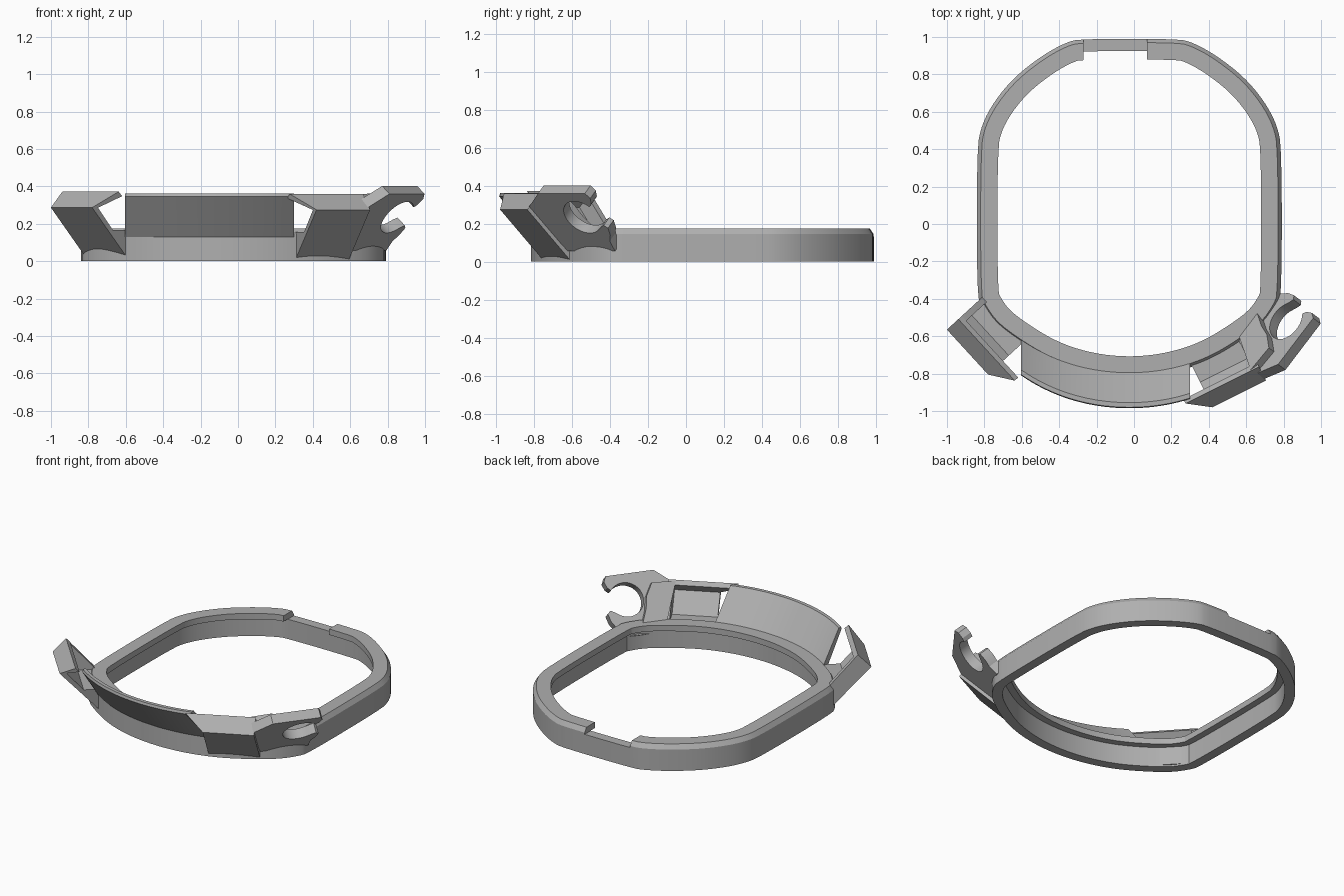
import bpy, bmesh, math
from mathutils import Vector

cube = bpy.data.objects.get("Cube")
if cube:
    bpy.data.objects.remove(cube, do_unlink=True)

grey = bpy.data.materials.new("plain grey")
grey.use_nodes = True
colour = (0.43, 0.43, 0.43, 1)
grey.diffuse_color = colour
grey.node_tree.nodes["Principled BSDF"].inputs["Base Color"].default_value = colour

CX = -0.025          # ring centre line
UP = Vector((0, 0, 1))


def loft(name, sections, closed=False):
    """Skin equal-length cross-sections into a solid."""
    bm = bmesh.new()
    rings = [[bm.verts.new(p) for p in sec] for sec in sections]
    n = len(rings[0])
    pairs = list(zip(rings, rings[1:]))
    if closed:
        pairs.append((rings[-1], rings[0]))
    else:
        bm.faces.new(rings[0])
        bm.faces.new(rings[-1])
    for a, b in pairs:
        for i in range(n):
            j = (i + 1) % n
            bm.faces.new((a[i], a[j], b[j], b[i]))
    bmesh.ops.recalc_face_normals(bm, faces=bm.faces)
    mesh = bpy.data.meshes.new(name)
    bm.to_mesh(mesh)
    bm.free()
    obj = bpy.data.objects.new(name, mesh)
    bpy.context.collection.objects.link(obj)
    mesh.materials.append(grey)
    bpy.ops.object.select_all(action="DESELECT")
    obj.select_set(True)
    bpy.context.view_layer.objects.active = obj
    bpy.ops.object.shade_smooth_by_angle(angle=math.radians(25))
    return obj


def front_y(x):
    r = x - CX
    return -0.82 + 0.45 * r ** 2 + 0.22 * r ** 4


def chaikin(pts):
    out = []
    for a, b in zip(pts, pts[1:] + pts[:1]):
        out += [a.lerp(b, 0.25), a.lerp(b, 0.75)]
    return out


# Ring: rounded outline, swept with a wall and an inward lip
half = [(0.26, 0.99), (0.34, 0.97), (0.46, 0.905), (0.61, 0.79), (0.72, 0.66),
        (0.79, 0.53), (0.815, 0.40), (0.815, -0.37), (0.79, -0.44), (0.72, -0.54)]
half += [(r, front_y(CX + r)) for r in (0.6, 0.46, 0.32, 0.16)]
outline = [Vector((CX + x, y)) for x, y in half]
outline.append(Vector((CX, -0.82)))
outline += [Vector((CX - x, y)) for x, y in reversed(half)]
outline = chaikin(chaikin(outline))

ring_profile = [(0, 0), (0, 0.145), (0.02, 0.175), (0.11, 0.175),
                (0.11, 0.135), (0.065, 0.135), (0.065, 0)]
sections = []
for i, p in enumerate(outline):
    d = (outline[(i + 1) % len(outline)] - outline[i - 1]).normalized()
    inward = Vector((d.y, -d.x))
    sections.append([(*(p + inward * off), z) for off, z in ring_profile])
ring = loft("ring", sections, closed=True)

# Notch through the lip at the back
bpy.ops.mesh.primitive_cube_add(size=1, location=(-0.1, 0.95, 0.184))
cutter = bpy.context.object
cutter.name = "notch_cutter"
cutter.hide_render = True
cutter.scale = (0.34, 0.3, 0.1)
cut = ring.modifiers.new("notch", "BOOLEAN")
cut.operation = "DIFFERENCE"
cut.solver = "EXACT"
cut.object = cutter
bpy.context.view_layer.objects.active = ring
bpy.ops.object.modifier_apply(modifier="notch")
bpy.data.objects.remove(cutter, do_unlink=True)

# Visor: thin wall flaring outward from the front of the ring
visor_profile = [(0, 0.13), (-0.165, 0.345), (-0.16, 0.362), (-0.135, 0.362),
                 (0.025, 0.175), (0.03, 0.13)]
steps = 28
xs = [-0.605 + 0.905 * i / steps for i in range(steps + 1)]
loft("visor", [[(x, front_y(x) + dy, z) for dy, z in visor_profile] for x in xs])


# Pocket blocks: leaning outer plate with a rim, open towards the middle
def pocket(name, top, along, out, length, lift):
    along, out = Vector((*along, 0)).normalized(), Vector((*out, 0)).normalized()
    base = Vector((*top, lift)) - out * 0.242
    # (outward, height, start along the block)
    profile = [(-0.019, 0, 0), (0.242, 0.275, 0), (0.159, 0.36, -0.12),
               (0.134, 0.336, -0.12), (0.199, 0.274, 0), (0.092, 0.155, 0),
               (-0.04, 0.155, 0), (-0.04, 0, 0)]

    def place(s, o, z):
        return base + along * s + out * o + UP * z

    loft(name, [[place(s, o, z) for o, z, s in profile],
                [place(length, o, z) for o, z, s in profile]])
    wall = [(-0.019, 0), (0.242, 0.275), (0.159, 0.36), (-0.01, 0.17), (-0.05, 0.1)]
    loft(name + "_end_wall", [[place(s, o, z) for o, z in wall]
                              for s in (length - 0.035, length)])


pocket("left_pocket", (0.42, -0.98), (0.895, 0.447), (0.447, -0.895), 0.32, 0)
pocket("right_pocket", (-0.78, -0.805), (-0.676, 0.737), (-0.737, -0.676), 0.326, 0.012)


# Hook: C-shaped plate lying in a leaning plane
corner = Vector((0.81, -0.78, 0.36))
along = Vector((0.605, 0.796, 0))
out = Vector((0.796, -0.605, 0))
slant = out * 0.65 + UP * 0.76
inner = out * -0.76 + UP * 0.65


def plate(name, pts, depth):
    loft(name, [[corner + along * s + slant * v + inner * d for s, v in pts]
                for d in (0, depth)])


arc = [math.radians(40 + 270 * i / 24) for i in range(25)]
hook = [(0, 0), (0.31, 0), (0.328, -0.035), (0.315, -0.075)]
hook += [(0.21 + 0.11 * math.cos(a), -0.165 + 0.11 * math.sin(a)) for a in arc]
hook += [(0.3, -0.235), (0.325, -0.222), (0.345, -0.24), (0.335, -0.29),
         (0.312, -0.33), (0.312, -0.4), (0, -0.4), (-0.114, -0.1)]
plate("hook", hook, 0.065)
plate("hook_root", [(-0.114, -0.1), (0.04, -0.09), (0.09, -0.17), (0.11, -0.25),
                    (0.15, -0.34), (0, -0.36)], 0.11)
